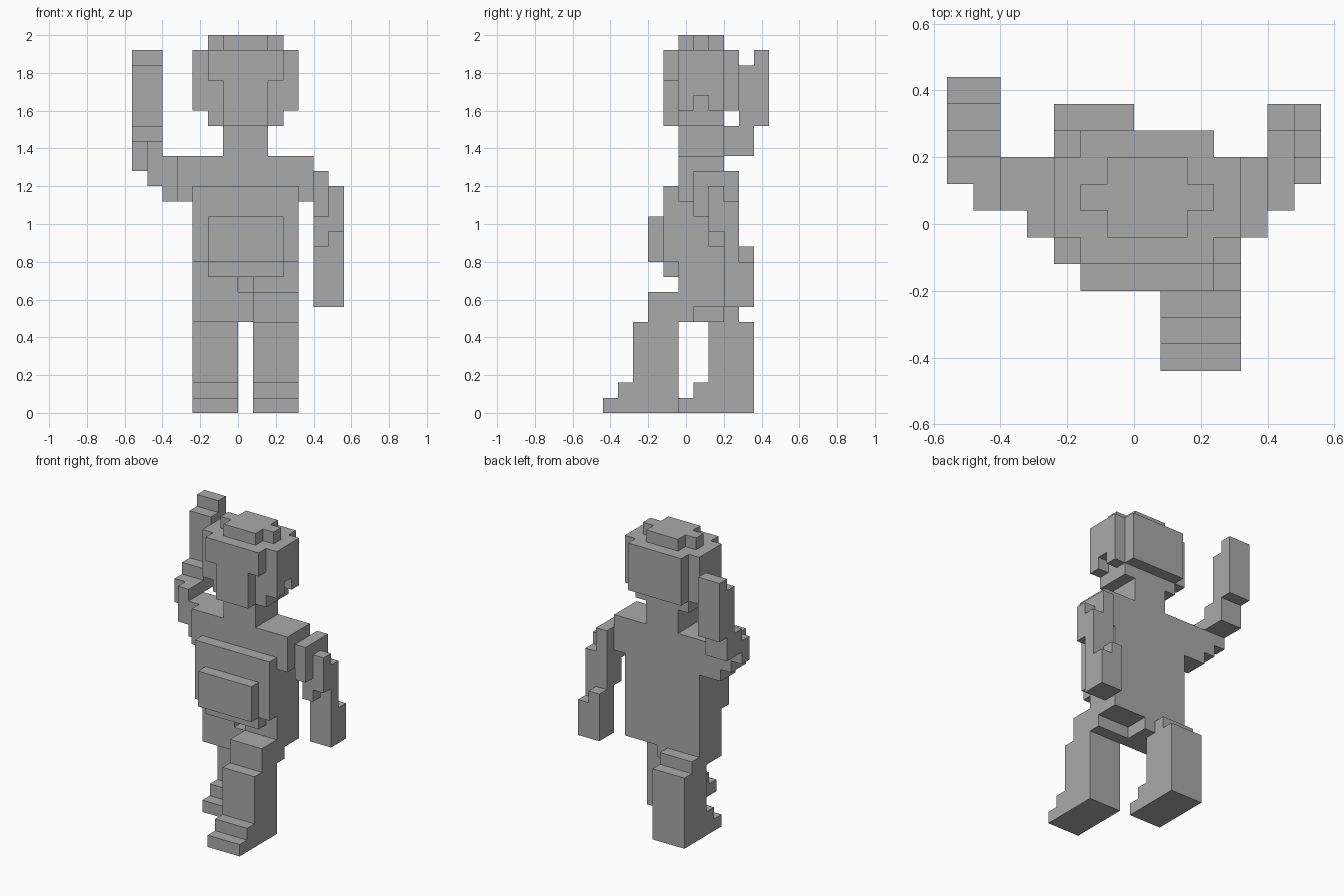
import bpy
import bmesh
from itertools import product
from mathutils import Vector

UNIT = 0.08                          # edge of one building cube
ORIGIN = Vector((-7, -5.5, 0))       # corner of the cube grid, in cubes

default_cube = bpy.data.objects.get("Cube")
if default_cube:
    bpy.data.objects.remove(default_cube, do_unlink=True)

grey = bpy.data.materials.new("plain_grey")
grey.use_nodes = True
grey.diffuse_color = (0.4, 0.4, 0.4, 1)
grey.node_tree.nodes["Principled BSDF"].inputs["Base Color"].default_value = grey.diffuse_color


def block(x, y, z):
    """Set of grid cells filling the given (start, end) ranges."""
    return set(product(range(*x), range(*y), range(*z)))


def build(name, cells):
    """Turn a set of cells into one object showing only its outer skin."""
    bm = bmesh.new()
    corners = {}

    def corner(p):
        if p not in corners:
            corners[p] = bm.verts.new((Vector(p) + ORIGIN) * UNIT)
        return corners[p]

    for cell in sorted(cells):
        for axis, side in product(range(3), (0, 1)):
            neighbour = list(cell)
            neighbour[axis] += 2 * side - 1
            if tuple(neighbour) in cells:
                continue
            u, v = (axis + 1) % 3, (axis + 2) % 3
            loop = []
            for du, dv in ((0, 0), (1, 0), (1, 1), (0, 1)):
                p = list(cell)
                p[axis] += side
                p[u] += du
                p[v] += dv
                loop.append(corner(tuple(p)))
            bm.faces.new(loop if side else loop[::-1])
    # Merge the small squares into large flat faces
    bmesh.ops.dissolve_limit(bm, angle_limit=0.01, verts=bm.verts[:], edges=bm.edges[:])
    mesh = bpy.data.meshes.new(name)
    bm.to_mesh(mesh)
    bm.free()
    mesh.materials.append(grey)
    obj = bpy.data.objects.new(name, mesh)
    bpy.context.collection.objects.link(obj)


# Shared ranges
body_depth = (5, 8)
body_width = (4, 11)
face_width = (5, 10)
core_width = (6, 9)
left_leg_width = (8, 11)
right_leg_width = (4, 7)

# Head: wide middle, narrow jaw, back of skull, notch under each ear
head = block(body_width, body_depth, (20, 24))
head |= block(face_width, body_depth, (19, 20))
head |= block(face_width, (8, 9), (20, 24))
for ear_x in (4, 10):
    head.discard((ear_x, 6, 20))
build("head", head)

# Face: brow with a narrower strip below
build("face", block(face_width, (4, 5), (22, 24)) | block(core_width, (4, 5), (19, 22)))

# Crown on top of the head
build("crown", block(core_width, body_depth, (24, 25)) | block(face_width, (6, 7), (24, 25)))

build("neck", block(core_width, body_depth, (17, 19)))

# Torso: shoulders included, hollow above the left thigh and at the waist
torso = block(body_width, body_depth, (6, 17))
torso |= block((3, 12), body_depth, (14, 17))
torso -= block(left_leg_width, (6, 8), (6, 7))
torso.discard((7, 5, 8))
build("torso", torso)

# Chest panel with a lower lip, and the raised box on it
build("chest_panel", block(body_width, (4, 5), (10, 15)) | block(face_width, (4, 5), (9, 10)))
build("chest_box", block(face_width, (3, 4), (10, 13)))

# Right arm: reaches out and back, then up
right_arm = block((2, 3), (6, 8), (14, 17))
right_arm |= block((1, 2), (6, 8), (15, 18))
right_arm |= block((0, 1), (7, 8), (16, 18))
build("right_upper_arm", right_arm)
forearm_width = (0, 2)
right_forearm = block(forearm_width, (8, 9), (17, 19))
right_forearm |= block(forearm_width, (9, 10), (17, 23))
right_forearm |= block(forearm_width, (10, 11), (19, 24))
build("right_forearm", right_forearm)

# Left arm: hangs down and back, outer half a little lower
left_arm = set()
for y, inner, outer in (
    (6, (13, 16), None),
    (7, (11, 16), (12, 15)),
    (8, (7, 16), (7, 14)),
    (9, (7, 11), (7, 10)),
):
    left_arm |= block((12, 13), (y, y + 1), inner)
    if outer:
        left_arm |= block((13, 14), (y, y + 1), outer)
build("left_arm", left_arm)

# Left leg: stepping forward
left_leg = block(left_leg_width, (3, 5), (6, 8))
left_leg |= block(left_leg_width, (2, 5), (0, 6))
for step in (0, 1):
    left_leg |= block(left_leg_width, (step, 2), (0, step + 1))
build("left_leg", left_leg)

# Right leg: trailing behind
right_leg = block(right_leg_width, (7, 10), (0, 6))
right_leg |= block(right_leg_width, (8, 9), (6, 7))
for step in (0, 1):
    right_leg |= block(right_leg_width, (5 + step, 7), (0, step + 1))
build("right_leg", right_leg)
